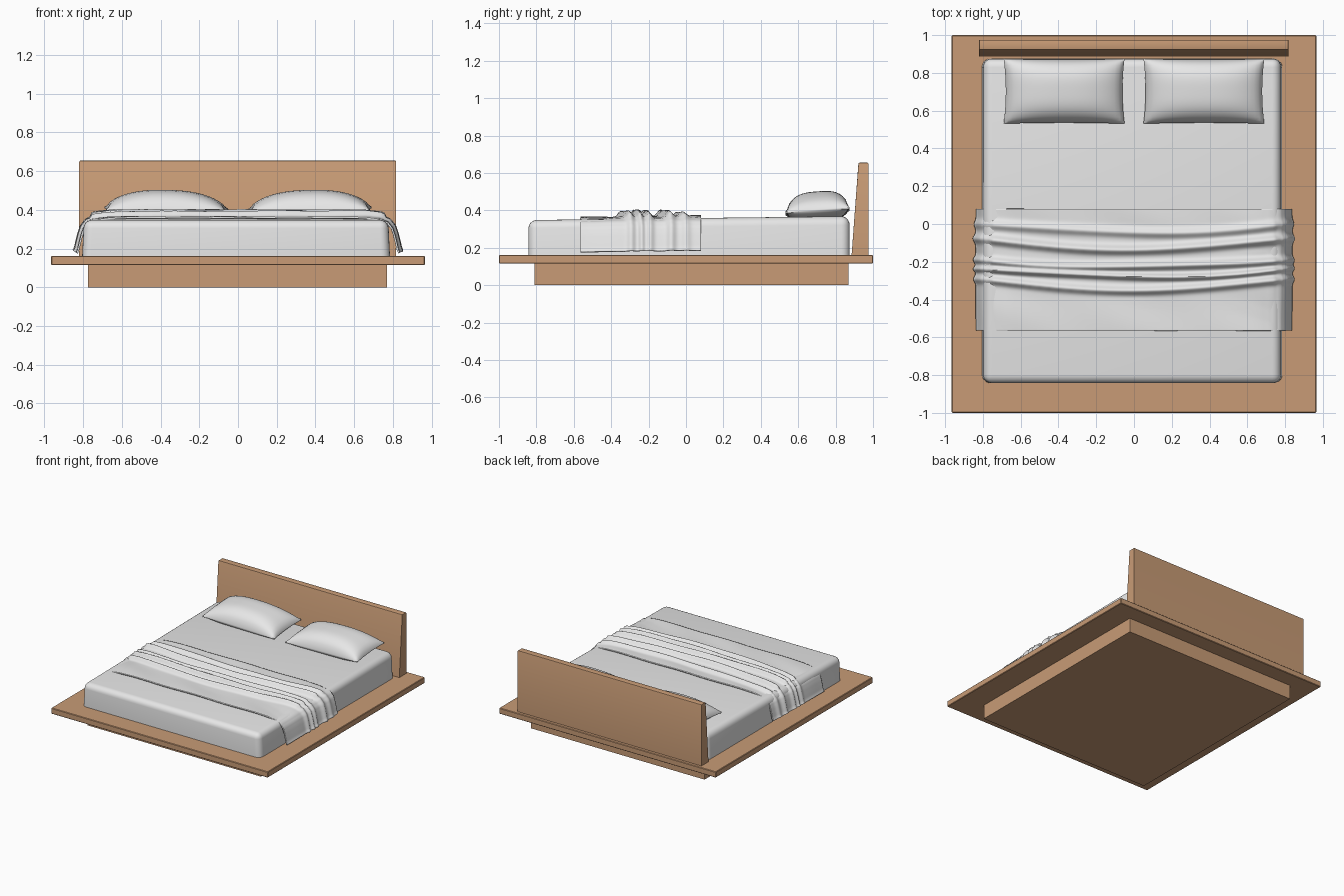
import bpy, bmesh, math

if "Cube" in bpy.data.objects:
    bpy.data.objects.remove(bpy.data.objects["Cube"])


def material(name, rgb):
    m = bpy.data.materials.new(name)
    m.diffuse_color = (*rgb, 1)
    m.use_nodes = True
    m.node_tree.nodes["Principled BSDF"].inputs["Base Color"].default_value = m.diffuse_color
    return m


WOOD = material("light_wood", (0.58, 0.33, 0.18))
LINEN = material("white_linen", (0.8, 0.8, 0.8))


def finish(name, bm, mat, angle=35):
    me = bpy.data.meshes.new(name)
    bm.normal_update()
    bm.to_mesh(me)
    bm.free()
    me.materials.append(mat)
    me.shade_smooth()
    me.set_sharp_from_angle(angle=math.radians(angle))
    ob = bpy.data.objects.new(name, me)
    bpy.context.scene.collection.objects.link(ob)
    return ob


def box(x0, x1, y0, y1, z0, z1):
    bm = bmesh.new()
    bmesh.ops.create_cube(bm, size=1)
    for v in bm.verts:
        c = v.co
        v.co = (x0 + (c.x + .5) * (x1 - x0), y0 + (c.y + .5) * (y1 - y0),
                z0 + (c.z + .5) * (z1 - z0))
    return bm


def bevel(bm, edges, width, segs):
    bmesh.ops.bevel(bm, geom=edges, offset=width, segments=segs,
                    profile=0.5, affect='EDGES')


def mattress_top(y):
    return 0.358 + 0.012 * y


# Plinth under the bed
finish("plinth", box(-0.775, 0.77, -0.81, 0.87, 0, 0.125), WOOD)

# Wide platform deck
bm = box(-0.965, 0.965, -1, 1, 0.115, 0.162)
bevel(bm, bm.edges[:], 0.004, 1)
finish("platform", bm, WOOD)

# Headboard with a sloping front face
bm = box(-0.82, 0.817, 0.885, 0.975, 0.155, 0.655)
for v in bm.verts:
    if v.co.z > 0.4 and v.co.y < 0.95:
        v.co.y = 0.922
bevel(bm, [e for e in bm.edges if all(v.co.z > 0.4 for v in e.verts)], 0.007, 2)
finish("headboard", bm, WOOD)

# Mattress: rounded box, a little higher at the head
bm = box(-0.805, 0.785, -0.842, 0.875, 0.158, 0.36)
bevel(bm, [e for e in bm.edges if any(v.co.z > 0.3 for v in e.verts)], 0.045, 5)
for v in bm.verts:
    t = max(0, (v.co.z - 0.16) / 0.2)
    v.co.z += t * (mattress_top(v.co.y) - 0.36)
    v.co.x *= 1 - 0.012 * t
finish("mattress", bm, LINEN, 50)

# Blanket: cross-section draped over the mattress, with gathered folds
HALF = [(0, 0.012), (0.2, 0.012), (0.4, 0.012), (0.55, 0.012), (0.66, 0.010),
        (0.73, 0.002), (0.775, -0.014), (0.80, -0.045), (0.812, -0.08),
        (0.822, -0.12), (0.83, -0.155), (0.838, -0.172)]
PROFILE = [(-x, z) for x, z in HALF[:0:-1]] + HALF
FOLDS = [(0.0, 0.022, 0.022), (-0.085, 0.034, 0.022), (-0.185, 0.032, 0.02),
         (-0.235, 0.034, 0.016), (-0.30, 0.03, 0.02)]     # y, height, width


def fold_height(x, y):
    bend = y + 0.045 * (1 - min(1, abs(x) / 0.8) ** 2)
    h = 0.004 * math.sin(7 * x + 20 * y) * math.cos(5 * x)
    for i, (fy, fh, fw) in enumerate(FOLDS):
        wob = 0.008 * math.sin(4 * x + 2 * i)
        h += fh * math.exp(-((bend - fy + wob) / fw) ** 2)
    return max(h, -0.003)


bm = bmesh.new()
rows = []
NY = 110
for j in range(NY + 1):
    y = -0.565 + 0.645 * j / NY
    row = []
    for k in range(len(PROFILE) - 1):
        (xa, za), (xb, zb) = PROFILE[k], PROFILE[k + 1]
        nx, nz = -(zb - za), xb - xa
        for s in range(3):
            t = s / 3
            x, z = xa + (xb - xa) * t, za + (zb - za) * t
            # outward direction blended from the neighbouring segments
            p, q = PROFILE[max(k - 1, 0)], PROFILE[min(k + 2, len(PROFILE) - 1)]
            dx, dz = (xb - p[0]) * (1 - t) + (q[0] - xa) * t, (zb - p[1]) * (1 - t) + (q[1] - za) * t
            n = math.hypot(dx, dz)
            h = fold_height(x, y) * (1 if abs(x) < 0.76 else 0.5)
            row.append(bm.verts.new((x - dz / n * h, y, mattress_top(y) + z + dx / n * h)))
    x, z = PROFILE[-1]
    row.append(bm.verts.new((x + 0.4 * fold_height(x, y), y, mattress_top(y) + z)))
    rows.append(row)
for a, b in zip(rows, rows[1:]):
    for i in range(len(a) - 1):
        bm.faces.new((a[i], a[i + 1], b[i + 1], b[i]))
blanket = finish("blanket", bm, LINEN, 60)
mod = blanket.modifiers.new("thickness", 'SOLIDIFY')
mod.thickness = 0.01
mod.offset = -1


# Pillows: cushions with pinched corners, plump toward the back
def pillow(name, cx, side):
    bm = bmesh.new()
    bmesh.ops.create_grid(bm, x_segments=28, y_segments=20, size=1)
    bmesh.ops.solidify(bm, geom=bm.faces[:], thickness=0.2)
    mid = sum(v.co.z for v in bm.verts) / len(bm.verts)
    for v in bm.verts:
        u, w, up = v.co.x, v.co.y, v.co.z > mid
        puff = (max(0, 1 - abs(u) ** 2.4) * max(0, 1 - abs(w) ** 3.2)) ** 0.6
        x = cx + 0.32 * u * (1 - 0.035 * (1 - w * w))
        y = 0.703 + 0.172 * w * (1 - 0.03 * (1 - u * u))
        seam = 0.395 + 0.012 * w + 0.006 * side * u
        z = seam + (0.004 + 0.102 * puff if up else -0.004 - 0.05 * puff)
        v.co = (x, y, z)
    bmesh.ops.recalc_face_normals(bm, faces=bm.faces)
    finish(name, bm, LINEN, 60)


pillow("pillow_left", -0.37, -1)
pillow("pillow_right", 0.37, 1)
